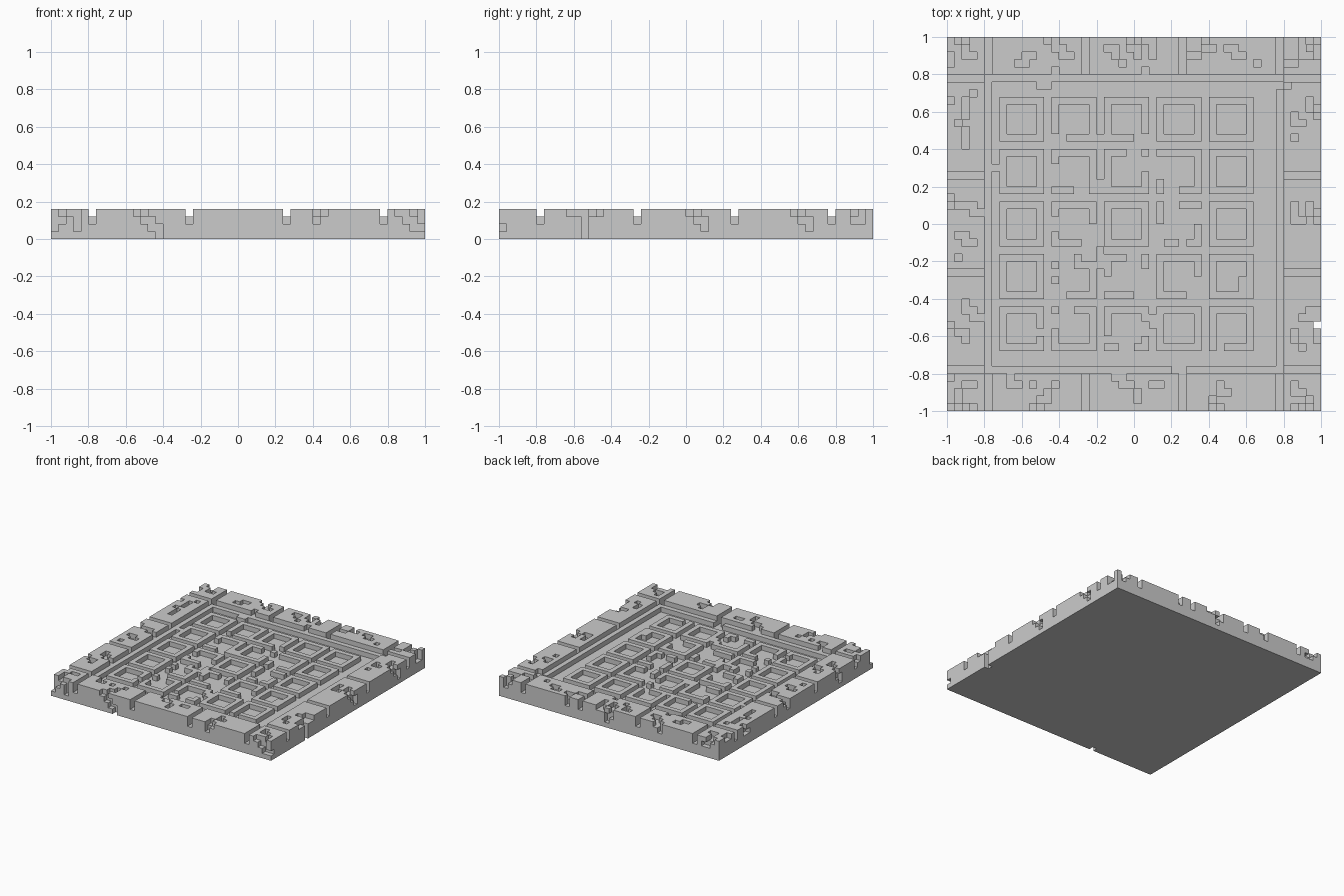
import bpy
import bmesh
from mathutils import Vector

N = 50                 # cells per side
CELL = 2 / N
LAST = N - 1
BORDER = 5             # width of the edge stones
TOP, MID = 3, 2        # layer numbers, counted from the ground
JOINTS = (5, 18, 31, 44)

# Columns count from the left edge, rows from the back edge
STEP = {"E": (1, 0, 0), "W": (-1, 0, 0), "N": (0, -1, 0),
        "S": (0, 1, 0), "U": (0, 0, 1), "D": (0, 0, -1)}

old = bpy.data.objects.get("Cube")
if old:
    bpy.data.objects.remove(old)

cells = {}             # (column, row, layer) -> part name


def walk(col, row, layer, path):
    """Yield the cells met along a path of compass steps."""
    pos = (col, row, layer)
    yield pos
    for letter in path:
        pos = tuple(a + b for a, b in zip(pos, STEP[letter]))
        yield pos


def chip(layer, chips):
    for col, row, path in chips:
        for pos in walk(col, row, layer, path):
            cells.pop(pos, None)


def rubble(pieces):
    for col, row, path in pieces:
        for pos in walk(col, row, MID, path):
            cells[pos] = "coffer_frames"


# Base slab, edge stones split by joints, and the inner step
for c in range(N):
    for r in range(N):
        for k in range(MID):
            cells[c, r, k] = "base_slab"
        depth = min(c, r, LAST - c, LAST - r)
        in_row = min(r, LAST - r) < BORDER
        in_col = min(c, LAST - c) < BORDER
        joint = (in_row and c in JOINTS) or (in_col and r in JOINTS)
        if depth < BORDER and not joint:
            cells[c, r, MID] = cells[c, r, TOP] = "edge_stones"
        elif depth == BORDER:
            cells[c, r, MID] = "inner_step"

# Five by five grid of square coffer frames
SIZE, PITCH = 6, 7
for a in range(5):
    for b in range(5):
        for u in range(SIZE):
            for v in range(SIZE):
                if u in (0, SIZE - 1) or v in (0, SIZE - 1):
                    cells[7 + a * PITCH + u, 8 + b * PITCH + v, MID] = "coffer_frames"

# Broken frame walls and gaps in the step
chip(MID, [
    (14, 13, "E"), (25, 13, "E"), (14, 17, "SS"), (17, 20, "E"),
    (24, 15, "E"), (26, 16, "S"), (28, 16, "SS"), (29, 20, "E"),
    (14, 24, "S"), (19, 25, "SSW"), (29, 22, "E"), (28, 25, "SS"),
    (33, 23, "S"), (31, 27, ""), (14, 29, "EE"), (14, 31, ""),
    (14, 33, "SE"), (18, 29, "E"), (24, 29, "E"), (26, 31, "SSSW"),
    (21, 32, "S"), (33, 32, "SSW"), (12, 39, ""), (14, 37, "S"),
    (15, 36, "E"), (23, 41, "E"), (21, 40, ""), (26, 38, "S"),
    (36, 41, ""), (30, 44, "E"), (44, 6, ""),
])

# Loose rubble on the floor
rubble([(20, 13, ""), (6, 17, ""), (12, 6, "E"), (20, 28, "SS"),
        (18, 30, "W"), (27, 37, "S"), (20, 20, "N"), (39, 32, "S")])

# Surface chips of the back and front stones
chip(TOP, [
    (0, 2, "S"), (2, 1, "SE"), (9, 3, "ENE"), (13, 0, "ESESE"),
    (14, 4, ""), (21, 1, "ES"), (23, 3, ""), (24, 0, "SES"),
    (26, 0, "ESS"), (26, 4, ""), (32, 2, "E"), (34, 0, "SE"),
    (37, 1, "ESE"), (41, 3, ""), (47, 1, "SE"), (45, 3, "E"),
    (0, 45, ""), (1, 47, "S"), (2, 46, "E"), (8, 45, "SE"),
    (11, 46, ""), (13, 47, "SW"), (14, 46, ""), (22, 45, "ESE"),
    (25, 47, "S"), (27, 46, "E"), (36, 46, "SE"), (35, 48, ""),
    (46, 46, "SE"), (48, 48, ""),
])

# Surface chips of the left and right stones
chip(TOP, [
    (2, 8, "SS"), (3, 7, ""), (1, 11, ""), (2, 12, "SS"),
    (1, 22, "E"), (3, 22, "SE"), (1, 26, "ESE"), (1, 29, ""),
    (2, 35, "SES"), (1, 39, "E"), (4, 37, ""), (2, 40, ""),
    (45, 6, ""), (46, 10, "SE"), (48, 9, "N"), (46, 13, ""),
    (46, 22, "S"), (48, 22, "S"), (47, 24, "W"), (48, 36, "SW"),
    (46, 39, "S"), (47, 41, ""),
])

# Cracks running down the outer faces
for crack in [
    (11, LAST, TOP, "EDEDED"), (0, LAST, TOP, "DD"), (2, LAST, TOP, "WD"),
    (3, LAST, TOP, "DD"), (35, LAST, TOP, "EWD"), (46, LAST, TOP, "ED"),
    (48, LAST, TOP, "DD"), (LAST, 38, TOP, "DDD"), (LAST, 39, TOP, "S"),
    (LAST, 36, TOP, "S"), (LAST, 24, TOP, "NDND"), (LAST, 10, TOP, "NDND"),
    (LAST, 2, TOP, "DNU"), (LAST, LAST, 1, ""), (0, 8, TOP, "DS"),
    (0, 21, TOP, "SD"), (0, 38, TOP, "DSD"), (1, 0, TOP, "EDE"),
    (13, 0, TOP, "D"), (24, 0, TOP, "DED"), (34, 0, TOP, "D"),
    (47, 0, TOP, "ED"),
]:
    for pos in walk(*crack):
        cells.pop(pos, None)


def build_part(name):
    """Make the exposed cell faces of one part into a mesh object."""
    bm = bmesh.new()
    for pos, part in cells.items():
        if part != name:
            continue
        c, r, k = pos
        centre = Vector((c + 0.5 - N / 2, N / 2 - r - 0.5, k + 0.5)) * CELL
        for dc, dr, dk in STEP.values():
            if (c + dc, r + dr, k + dk) in cells:
                continue
            normal = Vector((dc, -dr, dk))
            side = Vector((normal.y, normal.z, normal.x))
            up = normal.cross(side)
            corners = (side + up, up - side, -side - up, side - up)
            bm.faces.new([bm.verts.new(centre + (normal + q) * CELL / 2)
                          for q in corners])
    bmesh.ops.remove_doubles(bm, verts=bm.verts, dist=CELL / 100)
    mesh = bpy.data.meshes.new(name)
    bm.to_mesh(mesh)
    bm.free()
    obj = bpy.data.objects.new(name, mesh)
    bpy.context.collection.objects.link(obj)


for part_name in ("base_slab", "edge_stones", "inner_step", "coffer_frames"):
    build_part(part_name)
